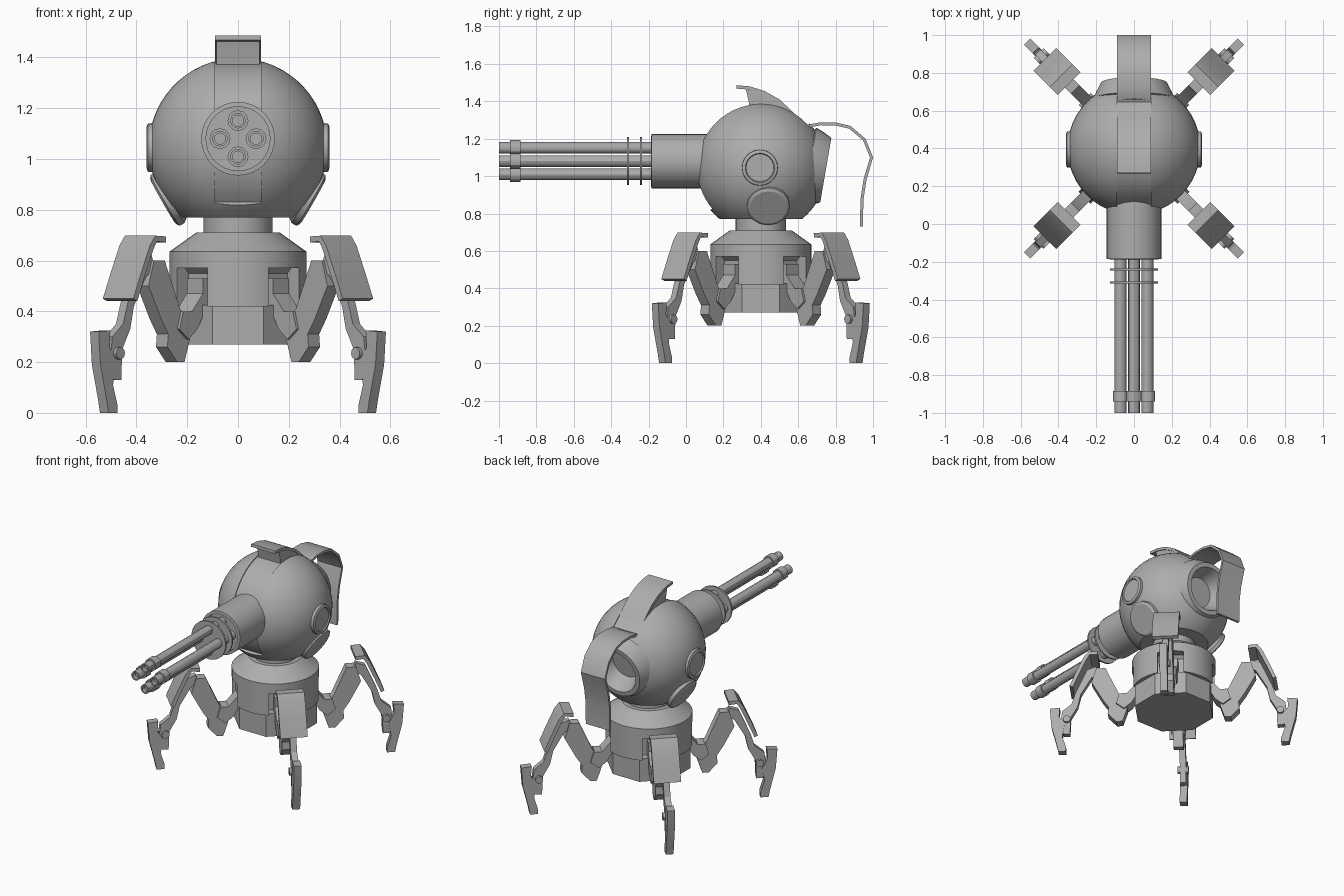
import bpy, bmesh, math
from mathutils import Matrix, Vector

if "Cube" in bpy.data.objects:
    bpy.data.objects.remove(bpy.data.objects["Cube"])

grey = bpy.data.materials.new("plain_grey")
grey.diffuse_color = (0.42, 0.42, 0.42, 1)
grey.use_nodes = True
grey.node_tree.nodes["Principled BSDF"].inputs["Base Color"].default_value = grey.diffuse_color
CY = 0.4                                    # y of the body axis
HEAD = Vector((0, CY, 1.045))
GUN_Z = 1.08


def finish(name, bm, mat=Matrix()):
    bmesh.ops.recalc_face_normals(bm, faces=bm.faces)
    me = bpy.data.meshes.new(name)
    bm.to_mesh(me)
    bm.free()
    me.transform(mat)
    me.materials.append(grey)
    ob = bpy.data.objects.new(name, me)
    bpy.context.collection.objects.link(ob)
    return ob


def aim(pos, axis):
    """Matrix that moves local z onto an axis at a position."""
    return Matrix.Translation(pos) @ Vector(axis).to_track_quat('Z', 'Y').to_matrix().to_4x4()


def lathe(name, profile, mat=Matrix(), n=32, turn=0.0):
    """Solid of revolution from (radius, height) points, ends capped."""
    bm = bmesh.new()
    rings = []
    for r, h in profile:
        rings.append([bm.verts.new((r * math.cos(turn + i * math.tau / n),
                                    r * math.sin(turn + i * math.tau / n), h)) for i in range(n)])
    for a, b in zip(rings, rings[1:]):
        for i in range(n):
            j = (i + 1) % n
            bm.faces.new((a[i], a[j], b[j], b[i]))
    bm.faces.new(rings[0])
    bm.faces.new(rings[-1])
    return finish(name, bm, mat)


def prism(name, outline, half, mat):
    """Outline in (u, z) extruded sideways by +-half; mat maps (u, side, z)."""
    bm = bmesh.new()
    a = [bm.verts.new((u, -half, z)) for u, z in outline]
    b = [bm.verts.new((u, half, z)) for u, z in outline]
    bm.faces.new(a)
    bm.faces.new(b)
    for i in range(len(a)):
        j = (i + 1) % len(a)
        bm.faces.new((a[i], a[j], b[j], b[i]))
    return finish(name, bm, mat)


def strip(path, t):
    """Closed outline of a bent plate of thickness t along a path."""
    pts = [Vector(p) for p in path]
    other = []
    for i, p in enumerate(pts):
        d = (pts[min(i + 1, len(pts) - 1)] - pts[max(i - 1, 0)]).normalized()
        other.append(p + Vector((d.y, -d.x)) * t)
    return [tuple(p) for p in pts + other[::-1]]


def cut(ob, cutter):
    m = ob.modifiers.new("cut", 'BOOLEAN')
    m.operation, m.solver, m.object = 'DIFFERENCE', 'EXACT', cutter
    bpy.context.view_layer.update()
    dg = bpy.context.evaluated_depsgraph_get()
    me = bpy.data.meshes.new_from_object(ob.evaluated_get(dg))
    ob.modifiers.clear()
    ob.data = me
    bpy.data.objects.remove(cutter)


SIDE = Matrix.Rotation(math.pi / 2, 4, 'Z')     # u -> y, side -> x

# head: sphere with flat underside, centre groove and rear socket
R = 0.352
low = -0.275
profile = []
start = math.asin(low / R)
for i in range(25):
    a = start + (math.radians(89.5) - start) * i / 24
    profile.append((R * math.cos(a), R * math.sin(a)))
head = lathe("head", profile, Matrix.Translation(HEAD), 48)
arc = [math.radians(42 + 178 * i / 30) for i in range(31)]
groove = [(CY + r * math.cos(a), HEAD.z + r * math.sin(a))
          for r, seq in ((0.334, arc), (0.45, arc[::-1])) for a in seq]
cut(head, prism("groove_cutter", groove, 0.09, SIDE))
rear = aim((0, 0.7, 1.04), (0, 0.985, -0.17))
cut(head, lathe("socket_cutter", [(0.15, -0.07), (0.15, 0.2)], rear))

# rear port with a hollow funnel
lathe("rear_port", [(0.15, -0.08), (0.215, -0.04), (0.2, 0.0), (0.175, 0.048), (0.145, 0.048),
                    (0.135, 0.02), (0.1, -0.06)], rear, 32)

# side ports and slanted lower discs
for s in (-1, 1):
    lathe("side_port", [(0.1, -0.05), (0.095, 0.02), (0.078, 0.026), (0.074, 0.018)],
          aim((s * 0.335, CY - 0.005, 1.045), (s, 0, 0)), 24)
    lathe("lower_disc", [(0.09, -0.05), (0.115, -0.02), (0.115, 0.003), (0.10, 0.012)],
          aim((s * 0.285, 0.44, 0.838), (s * 0.87, 0.03, -0.5)), 16)

# crest on top and hanging tail plate
prism("crest_plate", strip([(0.27, 1.486), (0.34, 1.48), (0.42, 1.455), (0.50, 1.41),
                            (0.57, 1.345), (0.63, 1.27)], 0.018), 0.09, SIDE)
prism("crest_core", [(0.32, 1.465), (0.335, 1.40), (0.34, 1.36), (0.6, 1.25),
                     (0.615, 1.27), (0.555, 1.34), (0.49, 1.40), (0.41, 1.445)], 0.084, SIDE)
prism("tail_plate", strip([(0.60, 1.24), (0.65, 1.275), (0.72, 1.288), (0.80, 1.287), (0.88, 1.268),
                           (0.96, 1.20), (1.0, 1.10), (0.965, 0.98), (0.948, 0.87),
                           (0.947, 0.73)], 0.016), 0.09, SIDE)

# gun: housing, barrels with collars, two spacer discs
gun = aim((0, 0, GUN_Z), (0, -1, 0))            # local z points forward
lathe("gun_housing", [(0.145, -0.22), (0.145, 0.185), (0.126, 0.187), (0.124, 0.17)], gun, 32)
for d in (0.235, 0.305):
    lathe("spacer_disc", [(0.128, d), (0.128, d + 0.011)], gun, 32)
for k in range(4):
    a = k * math.pi / 2
    at = Matrix.Translation((0.071 * math.cos(a), 0, 0.071 * math.sin(a))) @ gun
    lathe("barrel", [(0.031, 0.15), (0.031, 1.0), (0.022, 1.0), (0.022, 0.97)], at, 12)
    lathe("barrel_collar", [(0.041, 0.885), (0.041, 0.94)], at, 12)

# base: neck, shoulder drum with leg recesses, octagonal foot block
base = Matrix.Translation((0, CY, 0))
lathe("neck", [(0.135, 0.69), (0.135, 0.80)], base)
drum = lathe("base_drum", [(0.27, 0.42), (0.27, 0.635), (0.165, 0.71)], base, 32)
lathe("base_block", [(0.262, 0.27), (0.262, 0.425)], base, 8, math.pi / 8)

# four diagonal legs, outlines in (distance from body axis, height)
bracket = [(0.17, 0.53), (0.24, 0.53), (0.24, 0.47), (0.30, 0.40), (0.35, 0.40),
           (0.37, 0.33), (0.32, 0.29), (0.27, 0.33), (0.23, 0.40), (0.17, 0.44)]
thigh = [(0.44, 0.60), (0.50, 0.60), (0.53, 0.50), (0.46, 0.37), (0.42, 0.31), (0.425, 0.26),
         (0.37, 0.2), (0.33, 0.2), (0.30, 0.29), (0.30, 0.36), (0.355, 0.41)]
shin = [(0.48, 0.56), (0.50, 0.62), (0.56, 0.60), (0.635, 0.43), (0.66, 0.35), (0.72, 0.30),
        (0.735, 0.18), (0.71, 0.13), (0.67, 0.13), (0.665, 0.25), (0.62, 0.33), (0.60, 0.42),
        (0.53, 0.54)]
foot = [(0.80, 0.32), (0.735, 0.325), (0.74, 0.26), (0.705, 0.2), (0.72, 0.11), (0.695, 0.03),
        (0.695, 0.0), (0.745, 0.0), (0.755, 0.05), (0.79, 0.19)]
pad = strip([(0.485, 0.695), (0.545, 0.698), (0.575, 0.66), (0.625, 0.55), (0.668, 0.45)], 0.024)
recess = [(0.19, 0.40), (0.19, 0.55), (0.21, 0.57), (0.4, 0.57), (0.4, 0.40)]
for k in range(4):
    m = base @ Matrix.Rotation(math.pi / 4 + k * math.pi / 2, 4, 'Z')
    cut(drum, prism("recess_cutter", recess, 0.085, m))
    prism("leg_bracket", bracket, 0.045, m)
    prism("thigh", thigh, 0.032, m)
    prism("shin", shin, 0.02, m)
    prism("foot", foot, 0.024, m)
    prism("knee_pad", pad, 0.085, m)
    lathe("ankle_pin", [(0.024, -0.036), (0.024, 0.036)],
          m @ aim((0.69, 0, 0.235), (0, 1, 0)), 12)

# smooth round parts, keep hard edges
bpy.ops.object.select_all(action='SELECT')
bpy.context.view_layer.objects.active = head
bpy.ops.object.shade_smooth_by_angle(angle=math.radians(30))
